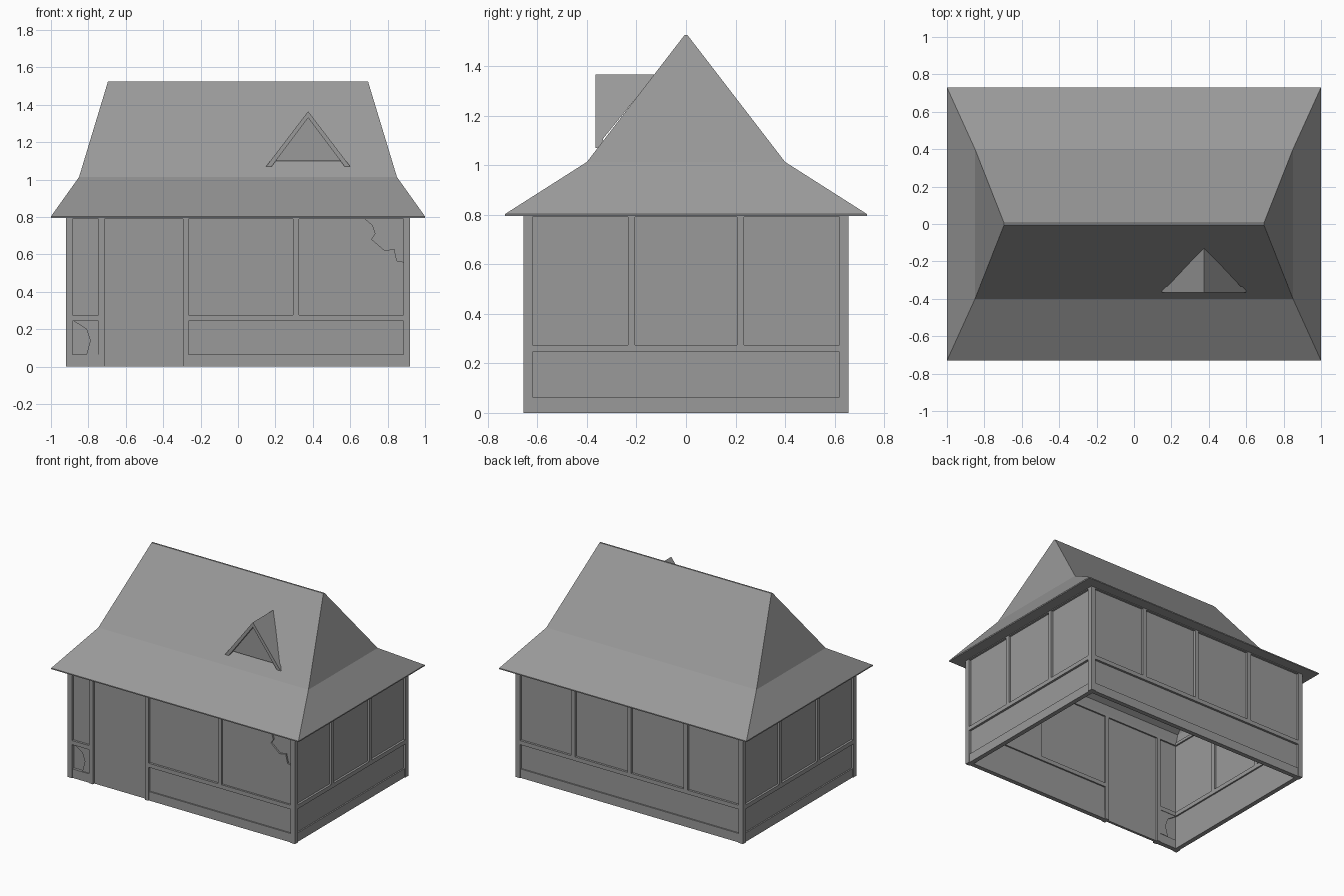
import bpy
import bmesh
import math
from mathutils import Matrix

cube = bpy.data.objects.get("Cube")
if cube:
    bpy.data.objects.remove(cube)

grey = bpy.data.materials.new("plain_grey")
grey.use_nodes = True
GREY = (0.32, 0.32, 0.32, 1)
grey.diffuse_color = GREY
grey.node_tree.nodes["Principled BSDF"].inputs["Base Color"].default_value = GREY

HX, HY = 0.92, 0.655          # outer half sizes of the walls
POST = 0.035                  # corner post width
SILL, SILL_TOP, BASE, TOP = 0.245, 0.275, 0.065, 0.79
DEPTH = 0.045                 # timber depth


def finish(name, bm, matrix=None):
    bmesh.ops.recalc_face_normals(bm, faces=bm.faces)
    mesh = bpy.data.meshes.new(name)
    bm.to_mesh(mesh)
    bm.free()
    mesh.materials.append(grey)
    obj = bpy.data.objects.new(name, mesh)
    if matrix:
        obj.matrix_world = matrix
    bpy.context.collection.objects.link(obj)
    return obj


def plate(bm, points, y0, y1):
    """Upright flat shape given as (x, z) points, from y0 back to y1."""
    front = [bm.verts.new((x, y0, z)) for x, z in points]
    back = [bm.verts.new((x, y1, z)) for x, z in points]
    bm.faces.new(front)
    bm.faces.new(back)
    for i in range(len(points)):
        j = (i + 1) % len(points)
        bm.faces.new((front[i], front[j], back[j], back[i]))


def box(bm, x0, x1, z0, z1, y0, y1):
    plate(bm, [(x0, z0), (x1, z0), (x1, z1), (x0, z1)], y0, y1)


def wall(name, half, face, posts, angle, door=None, broken=None):
    """Timber wall facing -y in its own frame, turned into place."""
    broken = broken or {}
    timber, infill = bmesh.new(), bmesh.new()
    edge = half - POST
    bounds = [-edge] + [p + s for p in posts for s in (-0.015, 0.015)] + [edge]
    bays = list(zip(bounds[::2], bounds[1::2]))
    for p in posts:
        low = 0 if door and min(abs(p - door[0]), abs(p - door[1])) < 0.03 else SILL_TOP
        box(timber, p - 0.015, p + 0.015, low, TOP, -face, -face + DEPTH)
    box(timber, -edge, edge, TOP, TOP + 0.02, -face, -face + DEPTH)

    # Sill, lower board and skirting run between corners and doorway
    spans = [(-edge, edge)] if not door else [(-edge, door[0] - 0.03), (door[1] + 0.03, edge)]
    cells = []
    for a, b in spans:
        box(timber, a, b, SILL, SILL_TOP, -face, -face + DEPTH)
        box(timber, a, b, 0, BASE, -face + 0.006, -face + DEPTH - 0.006)
        cells.append((a, b, BASE, SILL))
    for i, (a, b) in enumerate(bays):
        is_door = door and abs(a - door[0]) < 0.01
        cells.append((a, b, 0 if is_door else SILL_TOP, TOP))

    # Plaster infill, with a thin core where the skin has broken away
    for a, b, z0, z1 in cells:
        key = next((k for k in broken if a < k[0] < b and z0 < k[1] < z1), None)
        if key:
            box(infill, a, b, z0, z1, -face + 0.026, -face + 0.03)
            for y in (0.014, 0.03):
                plate(infill, broken[key], -face + y, -face + y + 0.012)
        else:
            box(infill, a, b, z0, z1, -face + 0.016, -face + 0.034)
    turn = Matrix.Rotation(math.radians(angle), 4, 'Z')
    finish(name + "_timber", timber, turn)
    finish(name + "_plaster", infill, turn)


# Walls; the broken skins are the plaster outlines that remain
upper_skin = [(0.325, SILL_TOP), (0.885, SILL_TOP), (0.885, 0.56), (0.85, 0.565),
              (0.835, 0.63), (0.785, 0.62), (0.715, 0.68), (0.735, 0.71),
              (0.72, 0.755), (0.68, TOP), (0.325, TOP)]
lower_skin = [(-0.745, BASE), (-0.745, SILL), (-0.88, SILL), (-0.81, 0.2),
              (-0.79, 0.14), (-0.81, BASE)]
wall("front_wall", HX, HY, [-0.73, -0.28, 0.31], 0, door=(-0.715, -0.295),
     broken={(0.6, 0.5): upper_skin, (-0.8, 0.15): lower_skin})
wall("back_wall", HX, HY, [-0.455, 0, 0.455], 180)
for label, turn in (("left", 90), ("right", -90)):
    wall(label + "_wall", HY, HX, [-0.22, 0.22], turn)

# Corner posts
posts = bmesh.new()
for sx in (-1, 1):
    for sy in (-1, 1):
        box(posts, sx * HX, sx * (HX - POST), 0, TOP + 0.02, sy * HY, sy * (HY - POST))
finish("corner_posts", posts)

# Flared hipped roof: a hollow shell of stacked rectangular rings
roof = bmesh.new()
rings = [(0.675, 0.004, 1.49), (0.825, 0.385, 1.0), (0.885, 0.6, 0.87),
         (0.885, 0.62, 0.795), (1, 0.73, 0.795), (1, 0.73, 0.803),
         (0.85, 0.4, 1.013), (0.695, 0.006, 1.525)]
loops = [[roof.verts.new((sx * x, sy * y, z)) for sx, sy in
          ((-1, -1), (1, -1), (1, 1), (-1, 1))] for x, y, z in rings]
for low, high in zip(loops, loops[1:]):
    for i in range(4):
        j = (i + 1) % 4
        roof.faces.new((low[i], low[j], high[j], high[i]))
roof.faces.new(loops[0])
roof.faces.new(loops[-1])
finish("roof", roof)

# Dormer: gable boards, recessed gable panel and two roof slopes
CX, FRONT, PEAK, FOOT = 0.375, -0.365, 1.365, 1.07
boards = bmesh.new()
for s in (-1, 1):
    plate(boards, [(CX + s * 0.225, FOOT), (CX, PEAK), (CX, 1.33),
                   (CX + s * 0.195, FOOT)], FRONT, FRONT + 0.03)
finish("dormer_boards", boards)

gable = bmesh.new()
plate(gable, [(CX - 0.18, 1.1), (CX + 0.18, 1.1), (CX, 1.335)], FRONT + 0.02, FRONT + 0.03)
finish("dormer_gable", gable)

slopes = bmesh.new()
left, right, top, back = [slopes.verts.new(c) for c in (
    (CX - 0.225, FRONT, FOOT), (CX + 0.225, FRONT, FOOT),
    (CX, FRONT, PEAK), (CX, -0.125, PEAK))]
slopes.faces.new((left, top, back))
slopes.faces.new((right, back, top))
finish("dormer_roof", slopes)
